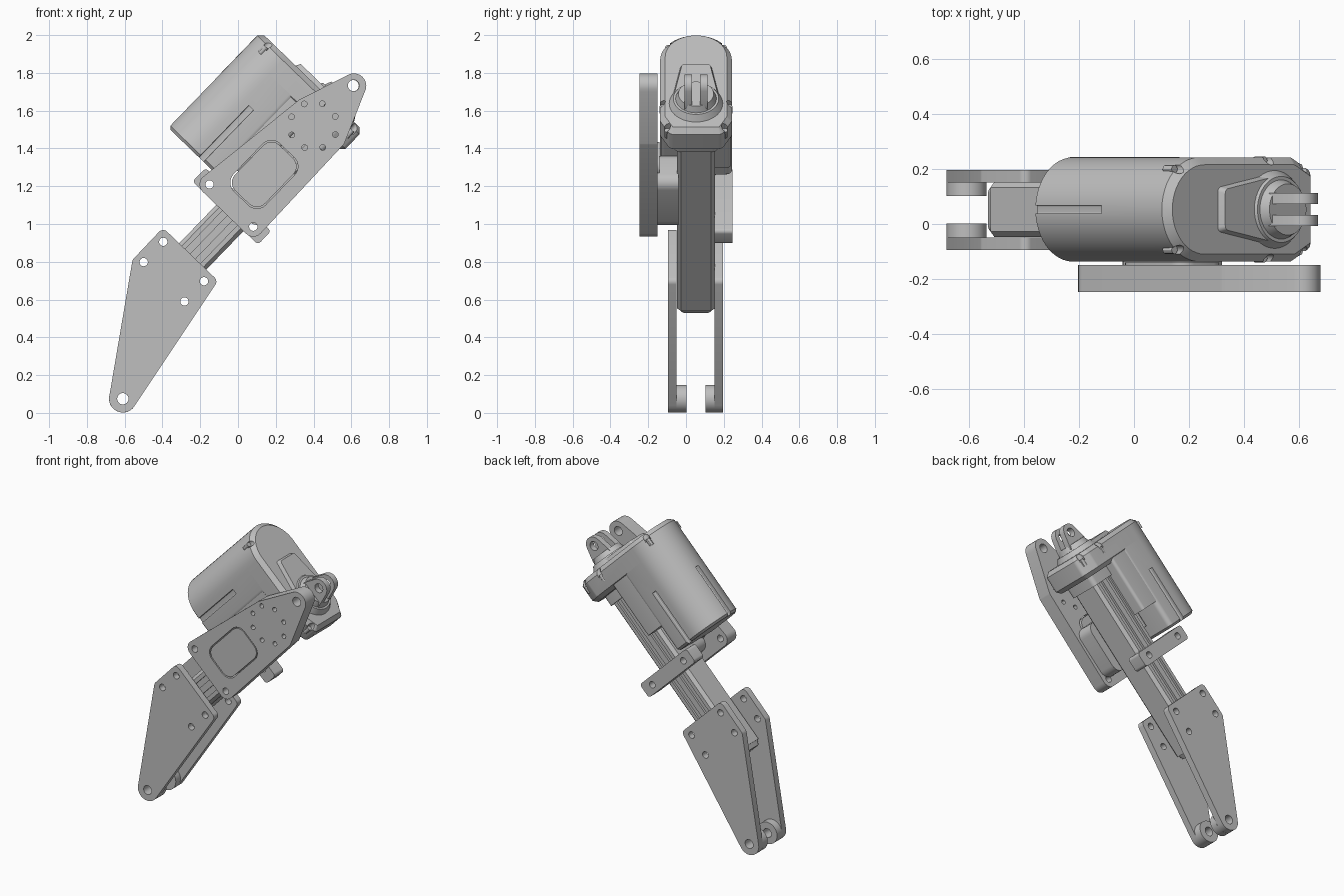
import bpy, bmesh, math
from mathutils import Matrix
from mathutils.geometry import convex_hull_2d

cube = bpy.data.objects.get("Cube")
if cube:
    bpy.data.objects.remove(cube, do_unlink=True)

grey = bpy.data.materials.new("plain grey")
grey.use_nodes = True
grey.diffuse_color = (0.52, 0.52, 0.52, 1)
grey.node_tree.nodes["Principled BSDF"].inputs["Base Color"].default_value = grey.diffuse_color

# Parts are laid out along a straight actuator (u along, y across, v up), then tilted
TILT = Matrix.Translation((0, 0, 1)) @ Matrix.Rotation(math.radians(-46), 4, 'Y')
YC = 0.053   # middle of the actuator across
VC = 0.053   # height of the tube axis
parts = []


def circle(a, b, r, n=24):
    return [(a + r * math.cos(2 * math.pi * i / n), b + r * math.sin(2 * math.pi * i / n))
            for i in range(n)]


def hull(*discs):
    """Rounded outline wrapped around discs (a, b, radius)."""
    pts = [p for d in discs for p in circle(*d, n=48 if d[2] > 0.1 else 24)]
    return [pts[i] for i in convex_hull_2d(pts)]


def rounded(a0, a1, b0, b1, r):
    return hull(*[(a, b, r) for a in (a0 + r, a1 - r) for b in (b0 + r, b1 - r)])


def prism(name, axis, start, end, outline, holes=(), bevel=0, taper=1):
    """Extrude an outline along 'y' (points are u, v) or 'u' (points are y, v)."""
    def place(p, d):
        return (p[0], d, p[1]) if axis == 'y' else (d, p[0], p[1])
    bm = bmesh.new()
    for loop in (outline, *holes):
        vs = [bm.verts.new(place(p, start)) for p in loop]
        if holes:
            for i in range(len(vs)):
                bm.edges.new((vs[i - 1], vs[i]))
        else:
            bm.faces.new(vs)
    if holes:
        bmesh.ops.triangle_fill(bm, use_beauty=True, edges=bm.edges[:])
    out = bmesh.ops.extrude_face_region(bm, geom=bm.faces[:])
    far = [g for g in out["geom"] if isinstance(g, bmesh.types.BMVert)]
    bmesh.ops.translate(bm, verts=far, vec=place((0, 0), end - start))
    if taper != 1:
        mid = sum((v.co for v in far), far[0].co * 0) / len(far)
        for v in far:
            v.co = mid + (v.co - mid) * taper
    bmesh.ops.recalc_face_normals(bm, faces=bm.faces[:])
    mesh = bpy.data.meshes.new(name)
    bm.to_mesh(mesh)
    bm.free()
    mesh.materials.append(grey)
    ob = bpy.data.objects.new(name, mesh)
    bpy.context.collection.objects.link(ob)
    ob.matrix_world = TILT
    if bevel:
        mod = ob.modifiers.new("edge", 'BEVEL')
        mod.width, mod.segments = bevel, 1
        mod.limit_method, mod.angle_limit = 'ANGLE', math.radians(50)
        bake(ob)
    parts.append(ob)
    return ob


def bake(ob):
    bpy.context.view_layer.update()
    mesh = bpy.data.meshes.new_from_object(ob.evaluated_get(bpy.context.evaluated_depsgraph_get()))
    ob.modifiers.clear()
    ob.data = mesh


def cut(ob, cutter):
    mod = ob.modifiers.new("cut", 'BOOLEAN')
    mod.operation, mod.solver, mod.object = 'DIFFERENCE', 'EXACT', cutter
    bake(ob)
    parts.remove(cutter)
    bpy.data.objects.remove(cutter, do_unlink=True)


# Tube with slots along the front and back sides
half = [(0.08, -0.1), (0.1, -0.08), (0.1, -0.055), (0.085, -0.055), (0.085, -0.02), (0.1, -0.02)]
half += [(a, -b) for a, b in reversed(half)]
section = [(YC + k * a, VC + k * b) for k in (1, -1) for a, b in half]
prism("slotted_tube", 'u', -0.595, 0.7, section)
prism("tube_end_cap", 'u', -0.595, -0.625, rounded(YC - 0.093, YC + 0.093, VC - 0.093, VC + 0.093, 0.03),
      taper=0.9)
prism("tube_collar", 'u', 0.59, 0.7, rounded(YC - 0.115, YC + 0.115, VC - 0.115, VC + 0.115, 0.03))

# Lower arms with pin bosses
tip = (-1.089, -0.204)
arm = hull((-0.32, -0.108, 0.03), (-0.32, 0.242, 0.03), (-0.515, 0.24, 0.03), (-0.527, -0.1, 0.03),
           (*tip, 0.073))
arm_holes = [circle(u, v, 0.022) for u in (-0.343, -0.492) for v in (-0.081, 0.219)]
pin_hole = circle(*tip, 0.03)
for name, y0, y1, inner in (("front", -0.095, -0.05, 0.002), ("back", 0.197, 0.152, 0.102)):
    prism(name + "_arm", 'y', y0, y1, arm, arm_holes + [pin_hole])
    prism(name + "_arm_boss", 'y', y1, inner, circle(*tip, 0.073, 40), [pin_hole])

# Front mounting plate with its centre pad and the spacer behind it
outline = hull((0.046, 0.254, 0.053), (0.046, -0.068, 0.053), (0.69, 0.195, 0.03), (0.69, -0.08, 0.03),
               (0.952, 0.067, 0.066))
clamp_holes = [circle(0.046, v, 0.022) for v in (-0.068, 0.254)]
bolts = [circle(0.652 + 0.125 * math.cos(a), 0.074 + 0.125 * math.sin(a), 0.015, 16)
         for a in [math.radians(45 * k - 23) for k in range(8)]]
prism("mounting_plate", 'y', -0.247, -0.15, outline,
      clamp_holes + bolts + [circle(0.952, 0.069, 0.03), rounded(0.11, 0.46, -0.035, 0.2, 0.065)])
prism("plate_pad", 'y', -0.246, -0.14, rounded(0.117, 0.453, -0.028, 0.193, 0.06))
prism("plate_spacer", 'y', -0.15, -0.04, rounded(0.05, 0.4, -0.095, 0.14, 0.06))

# Rear clamp bar
prism("rear_clamp_bar", 'y', 0.15, 0.245, rounded(-0.005, 0.094, -0.152, 0.33, 0.02), clamp_holes)

# Motor housing with three cooling slots
motor = prism("motor_housing", 'u', 0.11, 0.7,
              hull((YC, 0.43, 0.19), (YC - 0.16, 0.28, 0.03), (YC + 0.16, 0.28, 0.03)), bevel=0.015)
cut(motor, prism("slot_cutter", 'u', 0.05, 0.47, rounded(YC - 0.015, YC + 0.015, 0.595, 0.66, 0.005)))
for y in (YC - 0.19, YC + 0.19):
    cut(motor, prism("slot_cutter", 'u', 0.05, 0.49, rounded(y - 0.022, y + 0.022, 0.36, 0.395, 0.005)))
prism("motor_bridge", 'u', 0.3, 0.7, rounded(YC - 0.186, YC + 0.186, 0.12, 0.32, 0.02))
prism("cable_gland", 'u', 0.2, 0.44, circle(YC, 0.21, 0.04))

# Gear head, flush with the motor, with screw notches
head = prism("gear_head", 'u', 0.655, 0.815,
             hull((YC, 0.43, 0.19), (YC - 0.16, -0.025, 0.03), (YC + 0.16, -0.025, 0.03),
                  (YC - 0.12, -0.103, 0.03), (YC + 0.12, -0.103, 0.03)), bevel=0.027)
for sign in (-1, 1):
    for dy, v in ((0.15, 0.545), (0.182, 0.09), (0.155, -0.09)):
        cut(head, prism("notch_cutter", 'u', 0.765, 0.9, circle(YC + sign * dy, v, 0.02, 16)))
        prism("head_screw", 'u', 0.73, 0.777, circle(YC + sign * dy * 0.98, v, 0.015, 12))
prism("head_raised_panel", 'u', 0.81, 0.84,
      hull((YC - 0.065, 0.345, 0.02), (YC + 0.065, 0.345, 0.02),
           (YC - 0.11, 0.1, 0.02), (YC + 0.11, 0.1, 0.02)), taper=0.9)

# Round end boss and fork lugs
prism("end_boss_base", 'u', 0.81, 0.85, circle(YC, 0.075, 0.145, 48), taper=0.83)
prism("end_boss_cap", 'u', 0.845, 0.885, circle(YC, 0.075, 0.11, 48), taper=0.85)
for name, y0, y1 in (("front", -0.06, -0.02), ("back", 0.02, 0.06)):
    prism(name + "_fork_lug", 'y', YC + y0, YC + y1,
          hull((0.95, 0.07, 0.06), (0.86, 0.072, 0.085)), [circle(0.95, 0.07, 0.03)])

# Smooth round surfaces, keep the machined edges crisp
bpy.ops.object.select_all(action='DESELECT')
for ob in parts:
    ob.select_set(True)
bpy.context.view_layer.objects.active = parts[0]
bpy.ops.object.shade_smooth_by_angle(angle=math.radians(30))
